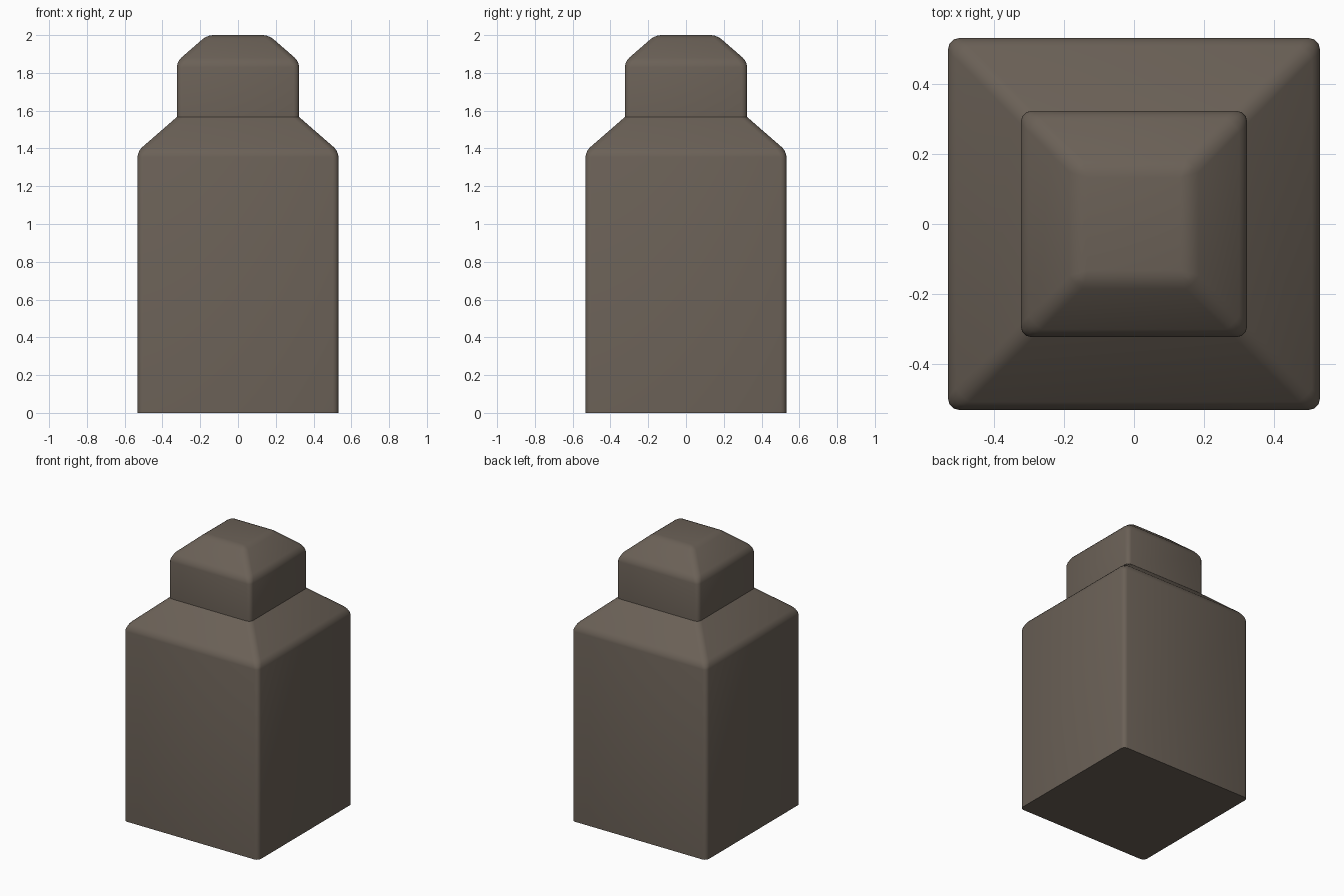
import bpy, bmesh, math

if "Cube" in bpy.data.objects:
    bpy.data.objects.remove(bpy.data.objects["Cube"])

mat = bpy.data.materials.new("dark taupe")
mat.diffuse_color = (0.145, 0.118, 0.094, 1)
mat.use_nodes = True
mat.node_tree.nodes["Principled BSDF"].inputs["Base Color"].default_value = mat.diffuse_color


def square_loft(name, rings, cap_top, cap_bottom, radius):
    """Stack square rings (half width, z), then round every edge not on an end rim."""
    bm = bmesh.new()
    loops = [[bm.verts.new((sx * h, sy * h, z))
              for sx, sy in ((-1, -1), (1, -1), (1, 1), (-1, 1))] for h, z in rings]
    for a, b in zip(loops, loops[1:]):
        for i in range(4):
            j = (i + 1) % 4
            bm.faces.new((a[i], a[j], b[j], b[i]))
    if cap_bottom:
        bm.faces.new(loops[0][::-1])
    if cap_top:
        bm.faces.new(loops[-1])
    z0, z1 = rings[0][1], rings[-1][1]

    def keep(e):
        zs = [v.co.z for v in e.verts]
        return max(zs) - z0 > 1e-4 and (cap_top or z1 - min(zs) > 1e-4)
    bmesh.ops.bevel(bm, geom=[e for e in bm.edges if keep(e)], offset=radius,
                    offset_type='OFFSET', segments=3, profile=0.5,
                    affect='EDGES', clamp_overlap=True)
    bmesh.ops.recalc_face_normals(bm, faces=bm.faces)
    me = bpy.data.meshes.new(name)
    bm.to_mesh(me)
    bm.free()
    me.materials.append(mat)
    ob = bpy.data.objects.new(name, me)
    bpy.context.collection.objects.link(ob)
    bpy.context.view_layer.objects.active = ob
    ob.select_set(True)
    bpy.ops.object.shade_smooth_by_angle(angle=math.radians(40))
    ob.select_set(False)
    return ob


# Tall square body with sloping shoulders
square_loft("body", [(0.532, 0), (0.532, 1.385), (0.324, 1.566)], False, True, 0.03)
# Smaller square cap with sloping top
square_loft("cap", [(0.324, 1.566), (0.324, 1.86), (0.163, 2.0)], True, False, 0.03)
